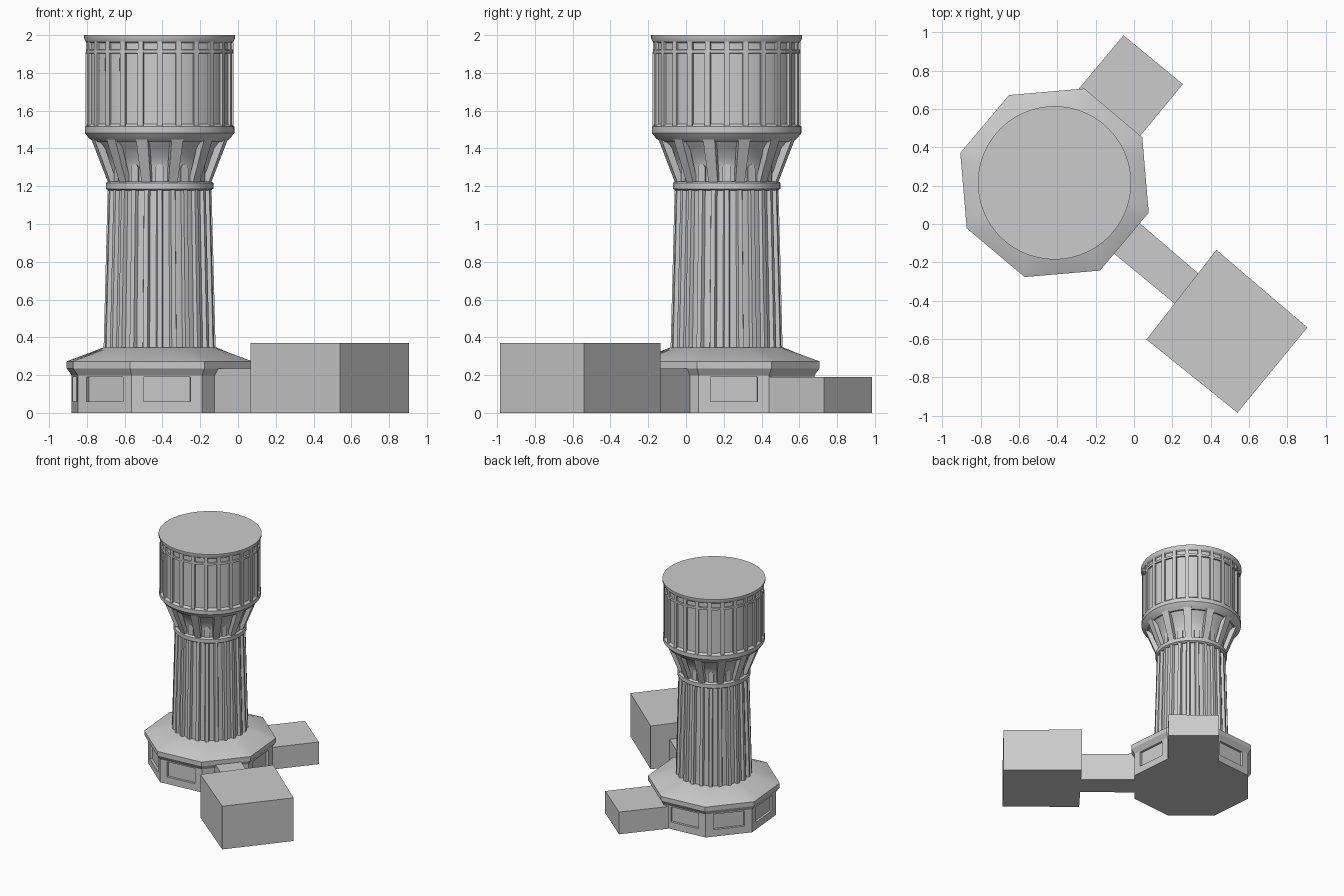
import bpy, bmesh
from math import sin, cos, pi, radians, degrees
from mathutils import Vector

if "Cube" in bpy.data.objects:
    bpy.data.objects.remove(bpy.data.objects["Cube"])

CX, CY = -0.415, 0.215          # tower axis
OCT = 27.4                      # direction of the first octagon corner
FRONT = -90

mat = bpy.data.materials.new("light_grey")
mat.diffuse_color = (0.6, 0.6, 0.6, 1)
mat.use_nodes = True
mat.node_tree.nodes["Principled BSDF"].inputs["Base Color"].default_value = mat.diffuse_color


def finish(name, bm, smooth=None):
    bmesh.ops.recalc_face_normals(bm, faces=bm.faces)
    me = bpy.data.meshes.new(name)
    bm.to_mesh(me)
    bm.free()
    me.materials.append(mat)
    ob = bpy.data.objects.new(name, me)
    bpy.context.collection.objects.link(ob)
    if smooth:
        bpy.ops.object.select_all(action='DESELECT')
        ob.select_set(True)
        bpy.context.view_layer.objects.active = ob
        bpy.ops.object.shade_smooth_by_angle(angle=radians(smooth))
    return ob


def polar(r, deg, z, side=0.0):
    """Point at radius r in a direction, shifted sideways along the tangent."""
    a = radians(deg)
    return Vector((CX + r * cos(a) - side * sin(a), CY + r * sin(a) + side * cos(a), z))


def skin(bm, rings, caps=True):
    """Join equal-length loops of points into a closed solid."""
    loops = [[bm.verts.new(p) for p in ring] for ring in rings]
    for a, b in zip(loops, loops[1:]):
        n = len(a)
        for i in range(n):
            j = (i + 1) % n
            bm.faces.new((a[i], a[j], b[j], b[i]))
    if caps:
        bm.faces.new(loops[0][::-1])
        bm.faces.new(loops[-1])


def lathe(name, profile, n=96, smooth=30):
    bm = bmesh.new()
    skin(bm, [[polar(r, 360 * i / n, z) for i in range(n)] for r, z in profile])
    return finish(name, bm, smooth)


def ribs(name, count, start, low, high, taper=1.0):
    """Radial bars; low and high are (z, inner radius, outer radius, width)."""
    bm = bmesh.new()
    for k in range(count):
        d = start + k * 360 / count
        skin(bm, [[polar(ri, d, z, -w / 2), polar(ro, d, z, -w / 2 * taper),
                   polar(ro, d, z, w / 2 * taper), polar(ri, d, z, w / 2)]
                  for z, ri, ro, w in (low, high)])
    return finish(name, bm)


def prism(name, corners, height):
    bm = bmesh.new()
    skin(bm, [[(x, y, z) for x, y in corners] for z in (0, height)])
    return finish(name, bm)


# Octagonal base walls, with a recessed panel on every side free of a wing
bm = bmesh.new()
R, H = 0.488, 0.205
apo, half = R * cos(pi / 8), R * sin(pi / 8)


def rect(d, r, w, z0, z1):
    return [bm.verts.new(polar(r, d, z, s)) for s, z in ((-w, z0), (w, z0), (w, z1), (-w, z1))]


for k in range(8):
    d = OCT + 22.5 + 45 * k
    outer = rect(d, apo, half, 0, H)
    if k in (0, 6):
        bm.faces.new(outer)
        continue
    loops = [outer, rect(d, apo, 0.125, 0.06, 0.19), rect(d, apo - 0.02, 0.125, 0.06, 0.19)]
    for a, b in zip(loops, loops[1:]):
        for i in range(4):
            j = (i + 1) % 4
            bm.faces.new((a[i], a[j], b[j], b[i]))
    bm.faces.new(loops[-1])
bmesh.ops.remove_doubles(bm, verts=bm.verts, dist=1e-4)
for z in (0, H):
    bm.faces.new([bm.verts.new(polar(R, OCT + 45 * k, z)) for k in range(8)])
bmesh.ops.remove_doubles(bm, verts=bm.verts, dist=1e-4)
finish("base_walls", bm)

# Base roof: octagonal eave blending into a round top
bm = bmesh.new()
N = 64


def oct_ring(r, z):
    out = []
    for i in range(N):
        t = 360 * i / N
        out.append(polar(r * cos(pi / 8) / cos(radians(t % 45 - 22.5)), OCT + t, z))
    return out


skin(bm, [oct_ring(0.488, 0.198), oct_ring(0.516, 0.236), oct_ring(0.516, 0.273),
          [polar(0.300, OCT + 360 * i / N, 0.346) for i in range(N)]])
finish("base_roof", bm, 25)

# Fluted shaft
lathe("shaft", [(0.276, 0.32), (0.256, 1.19)])
ribs("shaft_ribs", 24, FRONT, (0.32, 0.262, 0.297, 0.046), (1.185, 0.243, 0.275, 0.042), 0.55)
lathe("shaft_collar", [(0.272, 1.178), (0.284, 1.186), (0.284, 1.218), (0.272, 1.226)])

# Flared neck with brackets and small arched windows
lathe("neck", [(0.255, 1.20), (0.257, 1.30), (0.275, 1.35), (0.315, 1.41), (0.36, 1.46),
               (0.375, 1.49)], smooth=40)
ribs("neck_brackets", 12, FRONT + 15, (1.22, 0.24, 0.276, 0.05), (1.465, 0.33, 0.372, 0.065))
bm = bmesh.new()
arch = [(-0.022, 1.222), (0.022, 1.222)] + [
    (0.022 * cos(pi * i / 6), 1.295 + 0.022 * sin(pi * i / 6)) for i in range(7)]
for k in range(12):
    d = FRONT + 30 * k
    skin(bm, [[polar(r, d, z, s) for s, z in arch] for r in (0.245, 0.266)])
finish("neck_windows", bm)

# Drum at the top, with base ring, pilasters, ring, dentils and cornice
lathe("drum", [(0.350, 1.45), (0.379, 1.50), (0.379, 1.98)])
lathe("drum_base_ring", [(0.350, 1.435), (0.375, 1.455), (0.396, 1.482), (0.396, 1.515),
                         (0.379, 1.53)])
ribs("drum_pilasters", 24, FRONT, (1.51, 0.37, 0.392, 0.03), (1.91, 0.37, 0.392, 0.03))
lathe("drum_ring", [(0.375, 1.902), (0.391, 1.904), (0.391, 1.922), (0.375, 1.924)])
ribs("drum_dentils", 24, FRONT, (1.92, 0.37, 0.391, 0.03), (1.972, 0.37, 0.391, 0.03))
lathe("cornice", [(0.376, 1.955), (0.391, 1.965), (0.400, 1.985), (0.400, 2.0)])

# Two small drum windows at the front left
bm = bmesh.new()
for d in (FRONT - 37.5, FRONT - 52.5):
    skin(bm, [[polar(r, d, z, s) for s, z in
               ((-0.026, 1.81), (0.026, 1.81), (0.026, 1.88), (-0.026, 1.88))]
              for r in (0.372, 0.383)])
finish("drum_windows", bm)

# Wings: low annex behind, passage and hall in front
prism("rear_annex", [(-0.055, 0.985), (-0.31, 0.68), (0.0, 0.42), (0.255, 0.73)], 0.19)
prism("passage", [(0.0, 0.03), (-0.14, -0.125), (0.23, -0.43), (0.355, -0.275)], 0.235)
prism("front_hall", [(0.43, -0.135), (0.065, -0.603), (0.54, -0.985), (0.905, -0.54)], 0.37)
